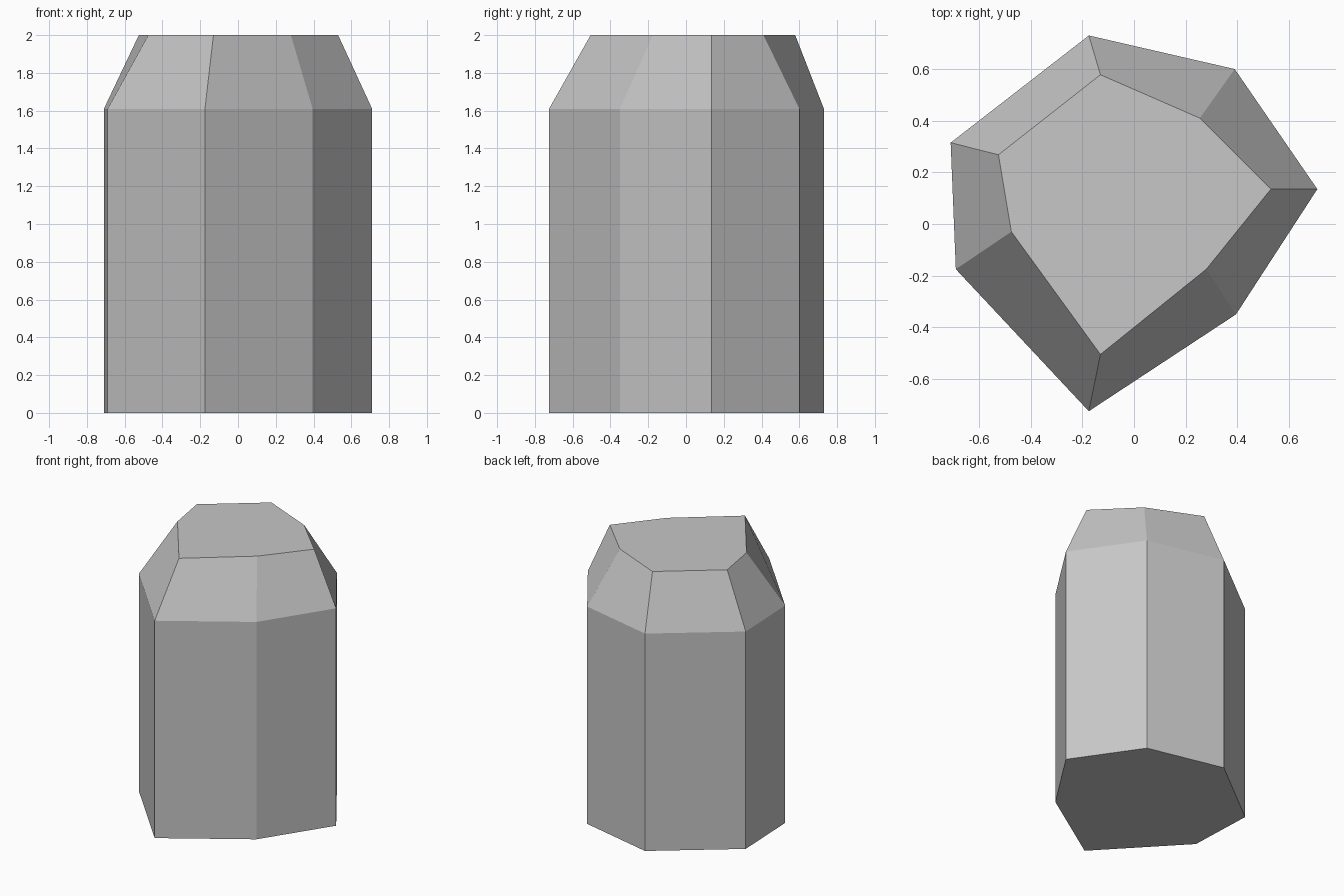
import bpy
import bmesh

cube = bpy.data.objects.get("Cube")
if cube:
    bpy.data.objects.remove(cube, do_unlink=True)

# Irregular seven-sided outlines: wide body and narrower top, counter-clockwise
body_outline = [(-0.175, -0.725), (0.395, -0.35), (0.71, 0.135), (0.39, 0.60),
                (-0.175, 0.73), (-0.71, 0.315), (-0.69, -0.175)]
top_outline = [(-0.13, -0.505), (0.28, -0.175), (0.53, 0.135), (0.255, 0.41),
               (-0.13, 0.578), (-0.525, 0.268), (-0.475, -0.03)]
sections = [(body_outline, 0.0), (body_outline, 1.61), (top_outline, 2.0)]

# Plain stone grey
grey = bpy.data.materials.new("stone_grey")
grey.use_nodes = True
color = (0.57, 0.57, 0.57, 1.0)
grey.diffuse_color = color
grey.node_tree.nodes["Principled BSDF"].inputs["Base Color"].default_value = color


def loft(name, sections, material):
    """Join stacked outlines with flat sides and close both ends."""
    bm = bmesh.new()
    rings = [[bm.verts.new((x, y, z)) for x, y in outline] for outline, z in sections]
    for low, high in zip(rings, rings[1:]):
        for i in range(len(low)):
            j = (i + 1) % len(low)
            bm.faces.new((low[i], low[j], high[j], high[i]))
    bm.faces.new(reversed(rings[0]))
    bm.faces.new(rings[-1])
    bmesh.ops.recalc_face_normals(bm, faces=bm.faces)
    mesh = bpy.data.meshes.new(name)
    bm.to_mesh(mesh)
    bm.free()
    mesh.materials.append(material)
    obj = bpy.data.objects.new(name, mesh)
    bpy.context.collection.objects.link(obj)
    return obj


# Stone pillar with bevelled shoulder
loft("stone_pillar", sections, grey)
